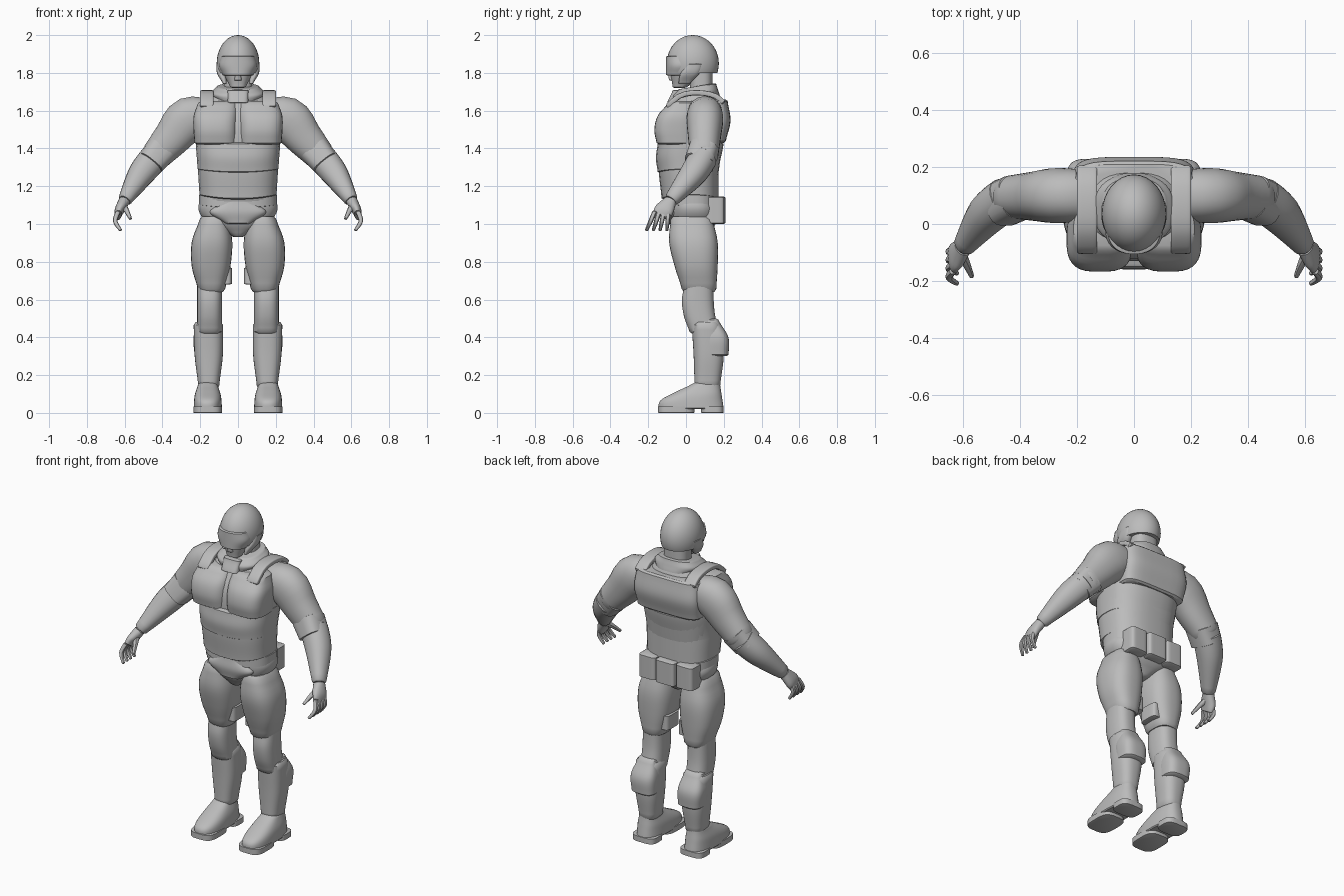
import bpy, bmesh, math
from mathutils import Vector

if "Cube" in bpy.data.objects:
    bpy.data.objects.remove(bpy.data.objects["Cube"])

grey = bpy.data.materials.new("plain grey")
grey.use_nodes = True
grey.diffuse_color = (.5, .5, .5, 1)
grey.node_tree.nodes["Principled BSDF"].inputs["Base Color"].default_value = grey.diffuse_color


def along(values, t):
    """Smooth curve through evenly spaced values; a single number is constant."""
    if not isinstance(values, (tuple, list)):
        return values
    last = len(values) - 1
    i = min(int(t * last), last - 1)
    f = t * last - i
    a, b, c, d = (values[max(0, min(last, i + k))] for k in (-1, 0, 1, 2))
    return b + .5 * f * (c - a + f * (2 * a - 5 * b + 4 * c - d + f * (3 * (b - c) + d - a)))


def outline(squareness, sides):
    """Unit superellipse: round at two, boxy when higher."""
    for k in range(sides):
        angle = math.tau * (k + .5) / sides
        c, s = math.cos(angle), math.sin(angle)
        power = 2 / squareness
        yield math.copysign(abs(c) ** power, c), math.copysign(abs(s) ** power, s)


def finish(name, bm, mirrored=False):
    bmesh.ops.recalc_face_normals(bm, faces=bm.faces[:])
    mesh = bpy.data.meshes.new(name)
    bm.to_mesh(mesh)
    bm.free()
    mesh.materials.append(grey)
    part = bpy.data.objects.new(name, mesh)
    bpy.context.collection.objects.link(part)
    bpy.ops.object.select_all(action='DESELECT')
    part.select_set(True)
    bpy.context.view_layer.objects.active = part
    bpy.ops.object.shade_smooth_by_angle(angle=math.radians(38))
    if mirrored:
        part.modifiers.new("Mirror", 'MIRROR')


def skin(name, sections, mirrored):
    """Bridge closed sections and cap both ends."""
    bm = bmesh.new()
    rings = [[bm.verts.new(point) for point in section] for section in sections]
    for low, high in zip(rings, rings[1:]):
        for k in range(len(low)):
            bm.faces.new((low[k - 1], low[k], high[k], high[k - 1]))
    bm.faces.new(rings[0])
    bm.faces.new(rings[-1])
    finish(name, bm, mirrored)


def stations(steps, rim):
    """Positions from end to end, with the inset that bevels each end."""
    inner = [(.04 + .92 * k / steps, 0) for k in range(steps + 1)]
    return [(0, rim)] + inner + [(1, rim)]


def armour(name, bottom, top, outer, front, back, inner=None,
           squareness=2.6, rim=.01, sag=0, tilt=0):
    """Upright shell of level sections; one with an inner side is paired."""
    sections = []
    for t, inset in stations(12, rim):
        right = along(outer, t) - inset
        left = -right if inner is None else along(inner, t) + inset
        near, far = along(front, t) + inset, along(back, t) - inset
        z = bottom + (top - bottom) * t
        sections.append([((left + right + (right - left) * c) / 2, (near + far + (far - near) * s) / 2,
                          z + sag * c * c + tilt * s) for c, s in outline(squareness, 32)])
    skin(name, sections, inner is not None)


def limb(name, path, breadth, depth, across=(0, 1, 0), squareness=2.2, rim=.006, sides=20):
    """Paired tube along a path; breadth lies along the across axis."""
    sections = []
    for t, inset in stations(10, rim):
        centre = along(path, t)
        forward = (along(path, min(t + .02, 1)) - along(path, max(t - .02, 0))).normalized()
        side = Vector(across)
        side = (side - forward * side.dot(forward)).normalized()
        up = forward.cross(side)
        wide, deep = along(breadth, t) - inset, along(depth, t) - inset
        sections.append([centre + side * wide * c + up * deep * s for c, s in outline(squareness, sides)])
    skin(name, sections, True)


# Helmet: an egg cut off level above the jaw
bm = bmesh.new()
bmesh.ops.create_uvsphere(bm, u_segments=32, v_segments=20, radius=1)
bmesh.ops.scale(bm, vec=(.113, .138, .15), verts=bm.verts)
bmesh.ops.translate(bm, vec=(0, .036, 1.85), verts=bm.verts)
cut = bmesh.ops.bisect_plane(bm, geom=bm.verts[:] + bm.edges[:] + bm.faces[:],
                             plane_co=(0, 0, 1.8), plane_no=(0, 0, 1), clear_inner=True)
bmesh.ops.contextual_create(bm, geom=[e for e in cut["geom_cut"] if isinstance(e, bmesh.types.BMEdge)])
finish("helmet", bm)

# Head and neck
armour("neck", bottom=1.64, top=1.82, outer=.075, front=.02, back=.14)
armour("face", bottom=1.72, top=1.84, outer=(.04, .07, .09), front=(-.07, -.08, -.09), back=(0, .1, .13))
armour("nose", bottom=1.76, top=1.82, outer=(.02, .01), front=(-.09, -.1), back=-.05, rim=.003)
armour("visor", bottom=1.785, top=1.89, outer=(.08, .1, .09), front=-.106, back=.05, squareness=2.2)
armour("ear_guard", bottom=1.74, top=1.85, inner=.06, outer=(.08, .11, .115),
       front=(-.04, -.03, 0), back=(.02, .07, .09), rim=.005)

# Collar
armour("collar", bottom=1.66, top=1.73, outer=(.12, .14, .11), front=(-.07, -.07, -.04),
       back=(.18, .17, .16), tilt=.015)
armour("throat_block", bottom=1.64, top=1.71, outer=.055, front=(-.1, -.07), back=0, squareness=4)

# Torso core and armour bands
armour("torso", bottom=1.1, top=1.7, outer=(.19, .2, .22, .22, .13), front=(-.1, -.12, -.13, -.12, -.04),
       back=(.15, .17, .19, .21, .17))
armour("upper_belly_plate", bottom=1.27, top=1.43, outer=(.215, .225), front=(-.15, -.16, -.15),
       back=(.17, .2), sag=.015)
armour("lower_belly_plate", bottom=1.13, top=1.28, outer=(.205, .213), front=(-.13, -.145), back=.172, sag=.02)
armour("chest_plate", bottom=1.42, top=1.65, inner=.003, outer=(.23, .236, .235, .21),
       front=(-.155, -.168, -.15, -.09), back=.06, squareness=3, rim=.015)
armour("back_plate", bottom=1.43, top=1.66, outer=(.205, .215, .205), front=.05, back=(.21, .236, .22), squareness=4)

# Shoulder straps, bent over the top of the torso
strap = [Vector((.165, y, z)) for y, z in ((-.1, 1.62), (-.03, 1.68), (.06, 1.695), (.15, 1.68), (.2, 1.64))]
limb("shoulder_strap", strap, breadth=.036, depth=.014, across=(1, 0, 0), squareness=6)

# Hips, belt and pouches
armour("pelvis", bottom=.93, top=1.15, outer=(.03, .16, .21, .195), front=(-.04, -.08, -.09, -.09),
       back=(.1, .16, .17, .155))
armour("belt", bottom=1.085, top=1.14, outer=.207, front=-.1, back=.17, sag=.015)
armour("groin_plate", bottom=1, top=1.125, outer=(.07, .15, .08), front=(-.097, -.108, -.1), back=0, squareness=3)
armour("rear_pouch", bottom=1, top=1.145, outer=.062, front=.1, back=.21, squareness=8)
armour("side_pouch", bottom=1, top=1.145, inner=.068, outer=.18, front=.08, back=.203, squareness=6)

# Legs
armour("thigh_guard", bottom=.64, top=1.04, inner=(.07, .04, .03, .05), outer=(.21, .245, .245, .2),
       front=(-.02, -.06, -.09, -.08), back=(.16, .168, .168, .14))
armour("inner_thigh_patch", bottom=.68, top=.77, inner=.032, outer=.1, front=.01, back=.13, squareness=4)
armour("knee", bottom=.42, top=.68, inner=.085, outer=.216, front=(.02, -.01, -.022, -.01), back=(.17, .15, .145))
armour("shin_guard", bottom=.13, top=.48, inner=(.1, .08, .08), outer=(.21, .23, .235),
       front=(.045, .04, .03), back=(.18, .2, .185))
armour("calf_guard", bottom=.3, top=.5, inner=(.08, .08, .1), outer=(.23, .236, .21), front=.09,
       back=(.225, .225, .17), squareness=3)

# Boots with a separate sole and heel
armour("boot", bottom=.02, top=.16, inner=(.085, .09, .11), outer=(.235, .23, .21),
       front=(-.145, -.135, -.05, .04), back=(.2, .19, .18), rim=.005)
for part, toe, end in (("sole", -.148, .045), ("heel", .08, .2)):
    armour("boot_" + part, bottom=0, top=.035, inner=.084, outer=.236, front=toe, back=end, squareness=3.5, rim=.003)

# Arms hang from three landmarks
shoulder, elbow, wrist = Vector((.26, .1, 1.555)), Vector((.44, .095, 1.355)), Vector((.6, -.08, 1.125))
bicep = shoulder.lerp(elbow, .5)
limb("upper_arm", [Vector((.14, .1, 1.58)), shoulder, bicep, elbow], breadth=(.085, .097, .086, .074),
     depth=(.08, .118, .1, .08), sides=28)
limb("elbow_pad", [bicep.lerp(elbow, .6), elbow.lerp(wrist, .15)], breadth=.079, depth=(.084, .074), squareness=3)
limb("forearm", [elbow, elbow.lerp(wrist, .4) + Vector((.01, .01, 0)), wrist], breadth=(.074, .07, .038),
     depth=(.078, .07, .036))

# Hands: flat palm, four curled fingers and a thumb
knuckles = Vector((.635, -.135, 1.045))
limb("palm", [wrist, wrist.lerp(knuckles, .6) + Vector((.005, 0, 0)), knuckles], breadth=(.032, .05, .046),
     depth=(.03, .026, .018))
for i, label in enumerate(("index", "middle", "ring", "little")):
    root = knuckles + Vector((0, .024 * (1 - i) - .01, .02))
    root.y = knuckles.y - .03 + .024 * i
    reach = Vector((0, .012 * i - .045, -.1))
    bend = Vector((.015, 0, 0))
    limb(label + "_finger", [root, root + reach * .5 + bend, root + reach - bend],
         breadth=(.013, .012, .008), depth=(.013, .012, .008), rim=.003, sides=10)
thumb_root = wrist.lerp(knuckles, .3)
limb("thumb", [thumb_root, thumb_root + Vector((-.02, -.04, -.03)), thumb_root + Vector((-.042, -.09, -.075))],
     breadth=(.02, .014, .008), depth=(.018, .014, .008), rim=.003, sides=10)
